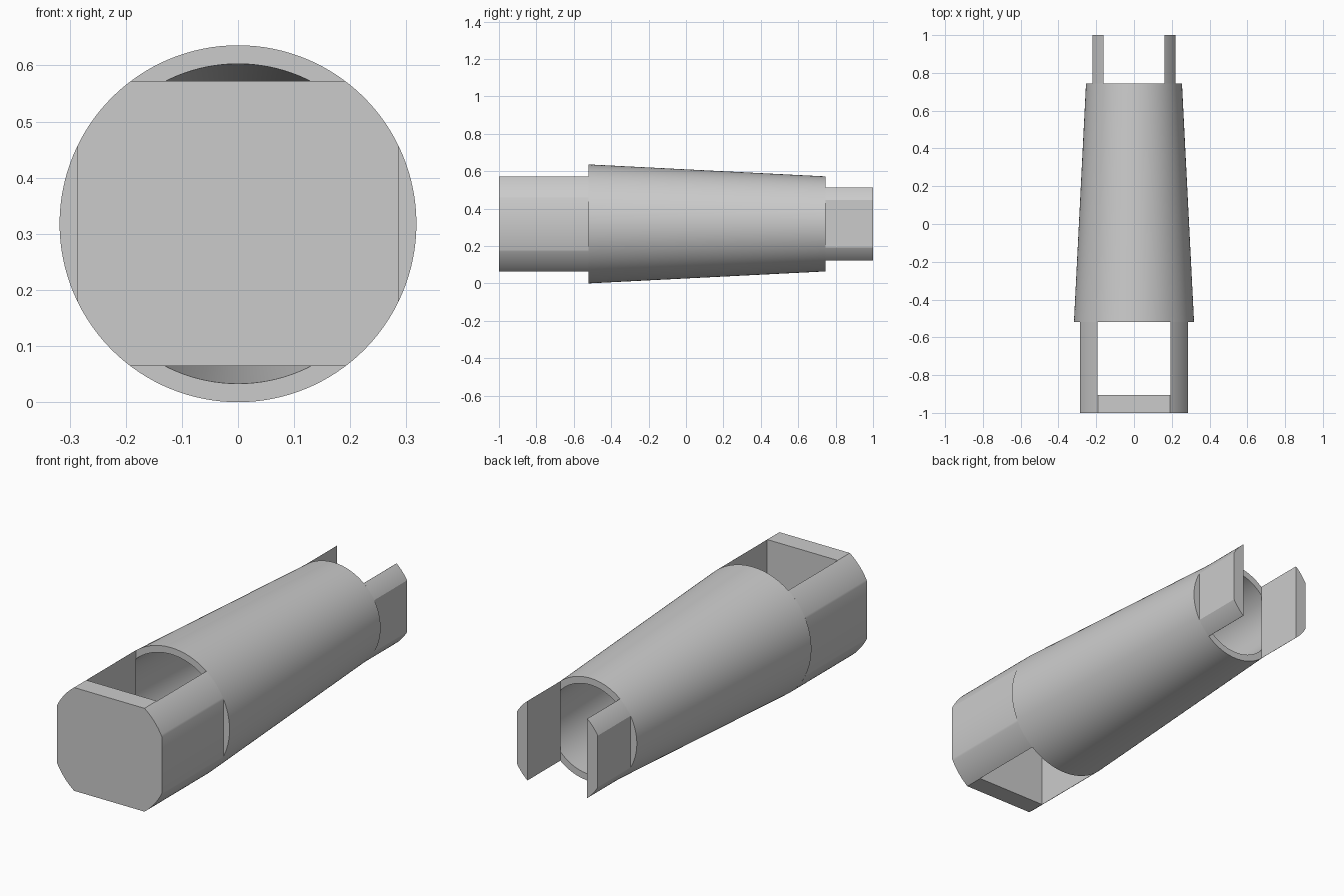
import bpy, bmesh
from math import asin, acos, cos, sin, tau

if "Cube" in bpy.data.objects:
    bpy.data.objects.remove(bpy.data.objects["Cube"])

AXIS_Z = 0.318
FRONT_R, BACK_R, WALL = 0.318, 0.254, 0.033
Y_FRONT, Y_BACK = -0.52, 0.745

grey = bpy.data.materials.new("plain_grey")
grey.use_nodes = True
colour = (0.6, 0.6, 0.6, 1)
grey.diffuse_color = colour
grey.node_tree.nodes["Principled BSDF"].inputs["Base Color"].default_value = colour


def finish(name, bm):
    bmesh.ops.recalc_face_normals(bm, faces=bm.faces)
    mesh = bpy.data.meshes.new(name)
    bm.to_mesh(mesh)
    bm.free()
    mesh.materials.append(grey)
    obj = bpy.data.objects.new(name, mesh)
    bpy.context.collection.objects.link(obj)
    return obj


def activate(obj):
    bpy.ops.object.select_all(action="DESELECT")
    obj.select_set(True)
    bpy.context.view_layer.objects.active = obj


def smooth(obj):
    activate(obj)
    bpy.ops.object.shade_smooth_by_angle(angle=0.5)


def tapered_tube(name, segments=128):
    """Hollow cone with flat ring ends, lying along y."""
    bm = bmesh.new()
    section = [(FRONT_R, Y_FRONT), (BACK_R, Y_BACK),
               (BACK_R - WALL, Y_BACK), (FRONT_R - WALL, Y_FRONT)]
    loops = []
    for r, y in section:
        loops.append([bm.verts.new((r * cos(tau * i / segments), y,
                                    AXIS_Z + r * sin(tau * i / segments)))
                      for i in range(segments)])
    for a, b in zip(loops, loops[1:] + loops[:1]):
        for i in range(segments):
            j = (i + 1) % segments
            bm.faces.new((a[i], a[j], b[j], b[i]))
    return finish(name, bm)


def clipped_cylinder(name, r, half_x, half_z, y0, y1, steps=16):
    """Cylinder along y, trimmed flat at the sides, top and bottom."""
    start, end = acos(half_x / r), asin(half_z / r)
    arc = [start + (end - start) * i / steps for i in range(steps + 1)]
    quarter = [(r * cos(a), r * sin(a)) for a in arc]
    half = quarter + [(-x, z) for x, z in reversed(quarter)]
    outline = half + [(-x, -z) for x, z in half]
    bm = bmesh.new()
    face = bm.faces.new([bm.verts.new((x, y0, AXIS_Z + z)) for x, z in outline])
    moved = bmesh.ops.extrude_face_region(bm, geom=[face], use_keep_orig=True)
    verts = [v for v in moved["geom"] if isinstance(v, bmesh.types.BMVert)]
    bmesh.ops.translate(bm, verts=verts, vec=(0, y1 - y0, 0))
    return finish(name, bm)


def cut_slot(obj, half_x, y0, y1):
    """Cut a vertical slot right through a part."""
    bm = bmesh.new()
    bmesh.ops.create_cube(bm, size=1)
    bmesh.ops.scale(bm, verts=bm.verts, vec=(2 * half_x, y1 - y0, 1))
    bmesh.ops.translate(bm, verts=bm.verts, vec=(0, (y0 + y1) / 2, AXIS_Z))
    cutter = finish("slot_cutter", bm)
    cutter.hide_render = True
    activate(obj)
    mod = obj.modifiers.new("slot", "BOOLEAN")
    mod.operation, mod.solver, mod.object = "DIFFERENCE", "EXACT", cutter
    bpy.ops.object.modifier_apply(modifier=mod.name)
    bpy.data.objects.remove(cutter)


# Tapered hollow body
body = tapered_tube("tapered_body")

# Closed front yoke with a window through top and bottom
yoke = clipped_cylinder("front_yoke", FRONT_R, 0.286, 0.254, -1, Y_FRONT)
cut_slot(yoke, 0.192, -0.905, Y_FRONT + 0.1)

# Pair of open prongs at the back
prongs = clipped_cylinder("back_prongs", BACK_R, 0.22, 0.195, Y_BACK, 1)
cut_slot(prongs, 0.162, Y_BACK - 0.1, 1.1)

for part in (body, yoke, prongs):
    smooth(part)
